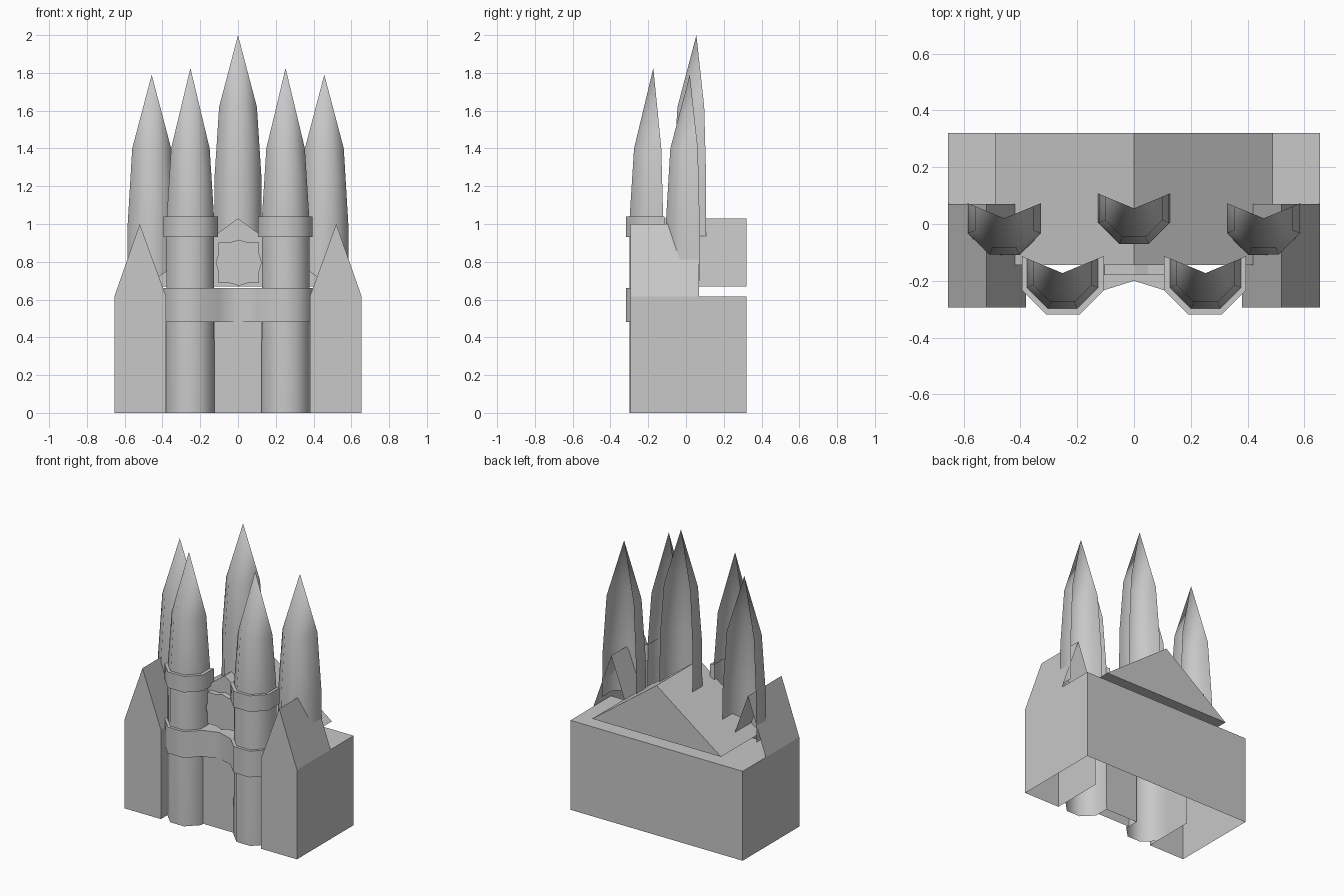
import bpy
import bmesh
import math

cube = bpy.data.objects.get("Cube")
if cube:
    bpy.data.objects.remove(cube, do_unlink=True)

stone = bpy.data.materials.new("grey_stone")
stone.use_nodes = True
GREY = (0.58, 0.58, 0.58, 1)
stone.diffuse_color = GREY
stone.node_tree.nodes["Principled BSDF"].inputs["Base Color"].default_value = GREY


def finish(name, bm, smooth=False):
    bmesh.ops.recalc_face_normals(bm, faces=bm.faces)
    mesh = bpy.data.meshes.new(name)
    bm.to_mesh(mesh)
    bm.free()
    mesh.materials.append(stone)
    obj = bpy.data.objects.new(name, mesh)
    bpy.context.collection.objects.link(obj)
    if smooth:
        bpy.ops.object.select_all(action='DESELECT')
        obj.select_set(True)
        bpy.context.view_layer.objects.active = obj
        bpy.ops.object.shade_smooth_by_angle(angle=math.radians(50))
    return obj


def half_octagon(cx, cy, half):
    """Five sides of an octagon, open at the back, from +x round to -x."""
    r = half / math.cos(math.pi / 8)
    angles = [math.radians(22.5 - 45 * i) for i in range(6)]
    return [(cx + r * math.cos(a), cy + r * math.sin(a)) for a in angles]


def tower(name, cx, cy, levels, tip):
    """Open-backed shell through (height, half width) levels, ending in a point."""
    bm = bmesh.new()
    rows = [[bm.verts.new((x, y, z)) for x, y in half_octagon(cx, cy, h)] for z, h in levels]
    for low, high in zip(rows, rows[1:]):
        for i in range(5):
            bm.faces.new((low[i], low[i + 1], high[i + 1], high[i]))
    apex = bm.verts.new((cx, cy, tip))
    for i in range(5):
        bm.faces.new((rows[-1][i], rows[-1][i + 1], apex))
    finish(name, bm, True)


def prism(name, outline, depth, place, smooth=False, caps=(True, True)):
    """Extrude a closed outline between two depths; place maps (u, v, d) to a point."""
    bm = bmesh.new()
    ends = [[bm.verts.new(place(u, v, d)) for u, v in outline] for d in depth]
    n = len(outline)
    for i in range(n):
        j = (i + 1) % n
        bm.faces.new((ends[0][i], ends[0][j], ends[1][j], ends[1][i]))
    for end, keep in zip(ends, caps):
        if keep:
            bm.faces.new(end)
    return finish(name, bm, smooth)


def upright(u, v, d):
    return (u, v, d)


def facing(u, v, d):
    return (u, d, v)


def sheet(name, quads):
    bm = bmesh.new()
    for quad in quads:
        bm.faces.new([bm.verts.new(p) for p in quad])
    bmesh.ops.remove_doubles(bm, verts=bm.verts, dist=0.0001)
    finish(name, bm)


W, IN, PEAK, EAVE = 0.655, 0.38, 0.52, 0.615
FRONT, MID, BACK = -0.295, 0.07, 0.32

# Rear hall: back wall, side walls and flat top, open underneath
sheet("rear_hall", [
    [(-W, BACK, 0), (W, BACK, 0), (W, BACK, EAVE), (-W, BACK, EAVE)],
    [(-W, BACK, EAVE), (W, BACK, EAVE), (W, -0.12, EAVE), (-W, -0.12, EAVE)],
    [(W, MID, 0), (W, BACK, 0), (W, BACK, EAVE), (W, MID, EAVE)],
    [(-W, MID, 0), (-W, BACK, 0), (-W, BACK, EAVE), (-W, MID, EAVE)],
])

for side, s in (("left", 1), ("right", -1)):
    # Gabled wing: front wall, two sides and two roof slopes
    profile = [(s * W, 0), (s * W, EAVE), (s * PEAK, 1.0), (s * IN, EAVE), (s * IN, 0)]
    walls = [[(s * x, FRONT, z) for x, z in ((W, 0), (W, EAVE), (PEAK, 1.0), (IN, EAVE), (IN, 0))]]
    for (xa, za), (xb, zb) in zip(profile, profile[1:]):
        walls.append([(xa, FRONT, za), (xb, FRONT, zb), (xb, MID, zb), (xa, MID, za)])
    sheet(side + "_wing", walls)

    # Towers
    tower(side + "_front_tower", s * 0.252, -0.173,
          [(0, 0.127), (1.04, 0.125), (1.4, 0.102)], 1.825)
    tower(side + "_outer_spire", s * 0.457, 0.02,
          [(0.7, 0.13), (1.0, 0.127), (1.4, 0.103)], 1.79)

    # Collar round the front tower
    outer = half_octagon(s * 0.25, -0.173, 0.145)
    inner = half_octagon(s * 0.252, -0.173, 0.122)
    prism(side + "_tower_collar", outer + inner[::-1], (0.93, 1.04), upright, True)

tower("central_spire", 0, 0.055, [(0.8, 0.127), (1.25, 0.124), (1.62, 0.1)], 2.0)

# Main gable roof over the hall
prism("main_roof", [(-0.49, 0.67), (0.49, 0.67), (0, 1.03)], (-0.145, BACK), facing)

# Wall between the front towers
prism("gate_wall", [(-0.125, -0.2), (0.125, -0.2), (0.125, -0.123), (-0.125, -0.123)],
      (0, 0.66), upright, caps=(False, True))

# Belt wrapping both front towers and dipping in between them
right_out = half_octagon(0.25, -0.173, 0.145)[:5]
right_in = half_octagon(0.252, -0.173, 0.122)
outer = right_out + [(0, -0.2)] + [(-x, y) for x, y in right_out[::-1]]
inner = right_in + [(-x, y) for x, y in right_in[::-1]]
prism("tower_belt", outer + inner[::-1], (0.48, 0.66), upright, True)

# Scalloped square plaque on the gable
radii = [0.122, 0.117, 0.153, 0.117]
plaque = []
for i in range(16):
    a = i * math.pi / 8
    r = radii[i % 4]
    plaque.append((0.004 + r * math.cos(a), 0.795 + r * math.sin(a)))
prism("gable_plaque", plaque, (-0.18, -0.14), facing)
